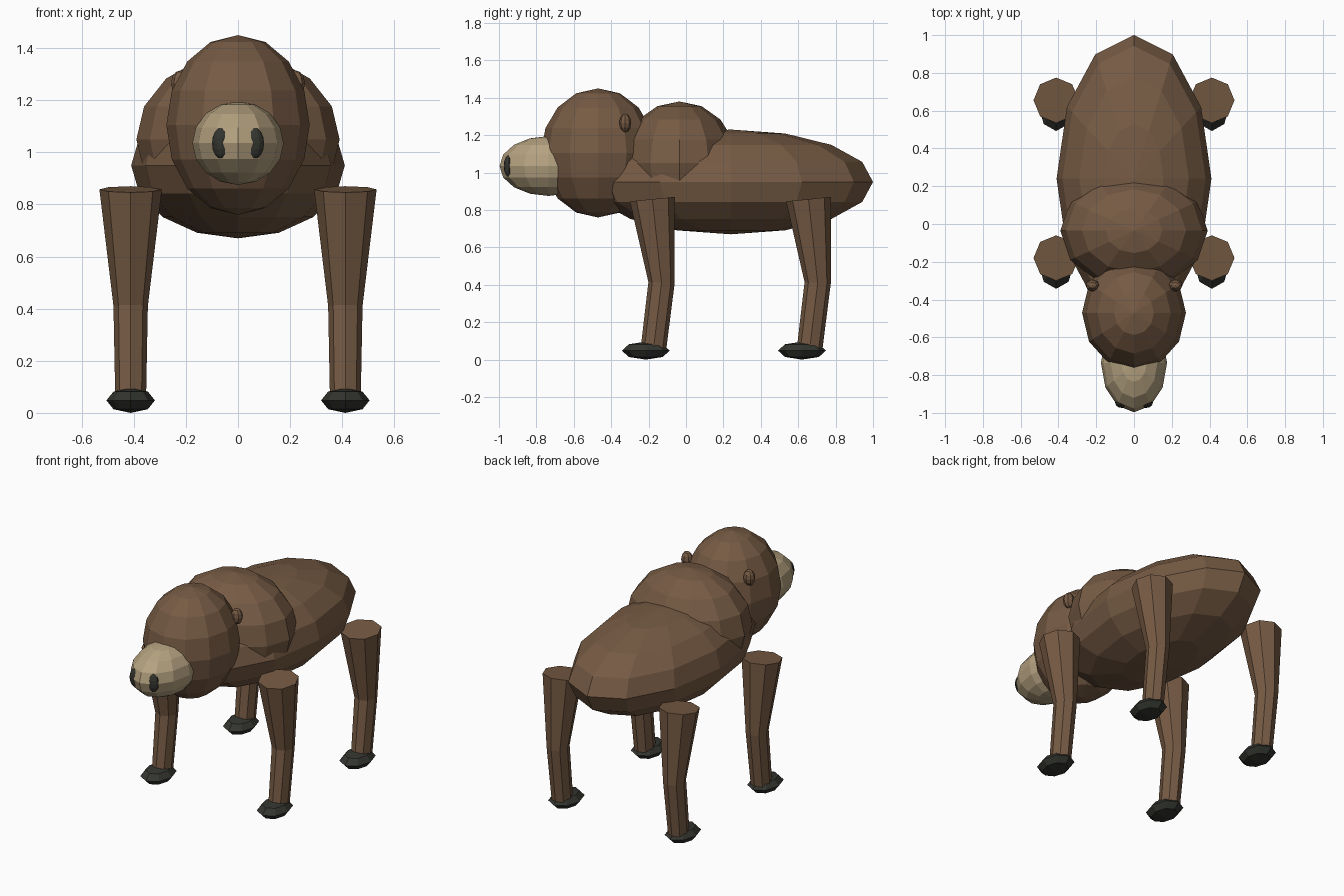
import bpy
import bmesh
import math
from mathutils import Matrix

if "Cube" in bpy.data.objects:
    bpy.data.objects.remove(bpy.data.objects["Cube"])


def material(name, rgb):
    m = bpy.data.materials.new(name)
    m.diffuse_color = (*rgb, 1.0)
    m.use_nodes = True
    m.node_tree.nodes["Principled BSDF"].inputs["Base Color"].default_value = m.diffuse_color
    return m


FUR = material("brown_fur", (0.18, 0.103, 0.057))
MUZZLE = material("tan_muzzle", (0.46, 0.36, 0.215))
HOOF = material("dark_hoof", (0.033, 0.035, 0.028))


def finish(name, bm, mat):
    mesh = bpy.data.meshes.new(name)
    bmesh.ops.recalc_face_normals(bm, faces=bm.faces)
    bm.to_mesh(mesh)
    bm.free()
    mesh.materials.append(mat)
    ob = bpy.data.objects.new(name, mesh)
    bpy.context.collection.objects.link(ob)
    return ob


def ellipsoid(name, centre, radii, mat, segments=12, rings=8):
    bm = bmesh.new()
    place = Matrix.Translation(centre) @ Matrix.Diagonal((*radii, 1.0))
    bmesh.ops.create_uvsphere(bm, u_segments=segments, v_segments=rings,
                              radius=1.0, matrix=place)
    return finish(name, bm, mat)


def leg(name, x, dy):
    # Bent eight-sided limb: y, z, x radius, y radius, ring tilt
    stations = [(-0.18, 0.858, 0.12, 0.12, 0.1),
                (-0.131, 0.41, 0.066, 0.07, -0.06),
                (-0.175, 0.05, 0.059, 0.068, -0.1)]
    bm = bmesh.new()
    loops = []
    for y, z, rx, ry, tilt in stations:
        loop = []
        for i in range(8):
            a = math.tau * i / 8
            oy = ry * math.sin(a)
            loop.append(bm.verts.new((x + rx * math.cos(a), y + dy + oy, z + tilt * oy)))
        loops.append(loop)
    for upper, lower in zip(loops, loops[1:]):
        for i in range(8):
            j = (i + 1) % 8
            bm.faces.new((upper[i], upper[j], lower[j], lower[i]))
    bm.faces.new(loops[0])
    bm.faces.new(loops[-1])
    return finish(name, bm, FUR)


# Torso, shoulder hump, head and muzzle
ellipsoid("body", (0, 0.24, 0.95), (0.41, 0.76, 0.28), FUR)
ellipsoid("shoulder_hump", (0, -0.035, 1.05), (0.39, 0.31, 0.33), FUR)
ellipsoid("head", (0, -0.47, 1.105), (0.275, 0.305, 0.345), FUR)
ellipsoid("muzzle", (0, -0.735, 1.035), (0.175, 0.262, 0.16), MUZZLE)

for side, s in (("left", 1), ("right", -1)):
    # Ears and nostrils
    ellipsoid(f"{side}_ear", (s * 0.22, -0.325, 1.265), (0.037, 0.032, 0.05), FUR, 8, 6)
    ellipsoid(f"{side}_nostril", (s * 0.064, -0.946, 1.035), (0.036, 0.028, 0.06), HOOF)
    # Legs and hooves
    for end, dy in (("front", 0.0), ("hind", 0.835)):
        leg(f"{side}_{end}_leg", s * 0.412, dy)
        ellipsoid(f"{side}_{end}_hoof", (s * 0.412, -0.215 + dy, 0.05),
                  (0.093, 0.128, 0.048), HOOF, 8, 4).location.z = -0.002
